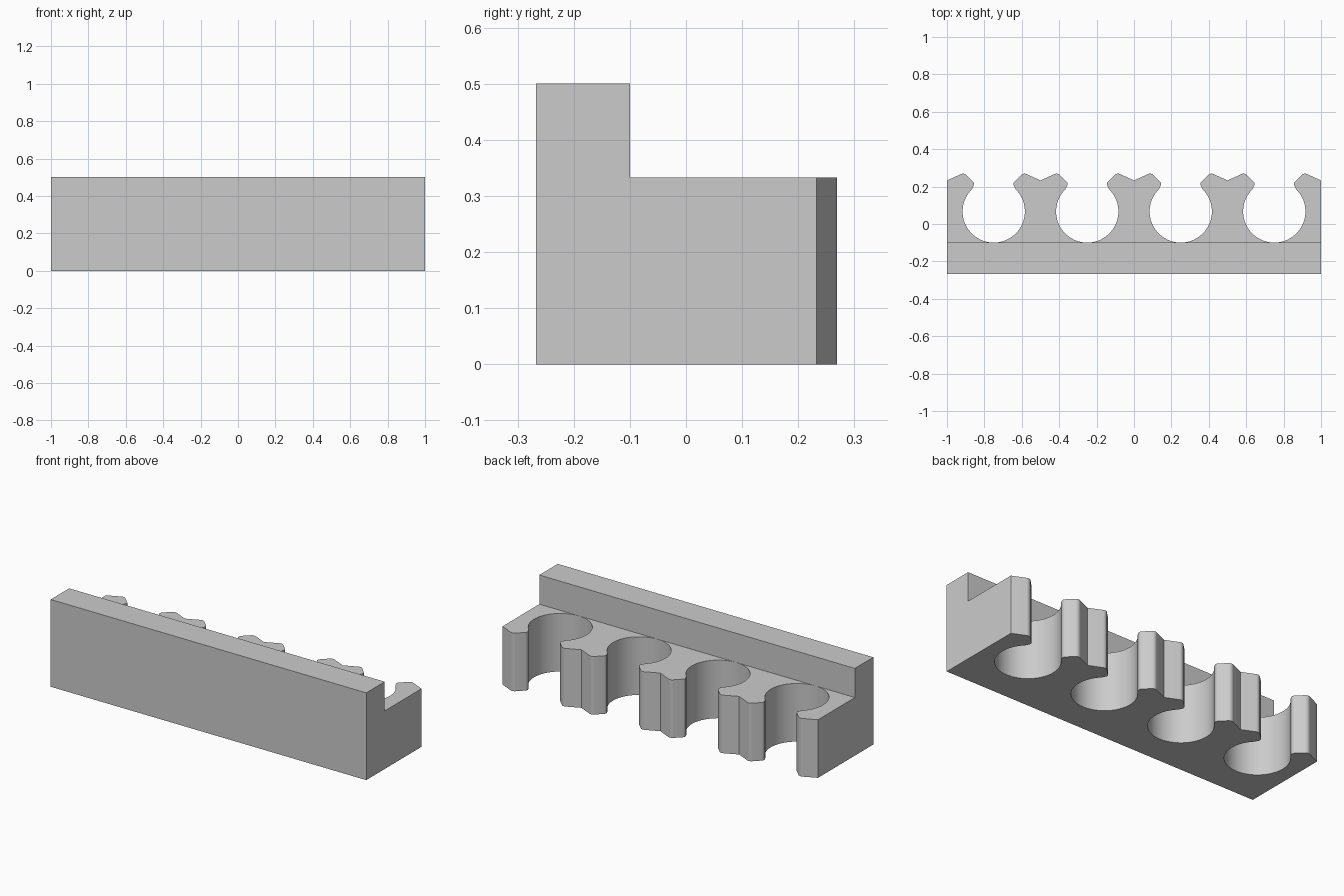
import bpy, bmesh, math
from mathutils import Vector

cube = bpy.data.objects.get("Cube")
if cube:
    bpy.data.objects.remove(cube, do_unlink=True)

PITCH, RADIUS, CENTRE_Y = 0.5, 0.1665, 0.067
FRONT, STEP, VALLEY = -0.267, -0.1, 0.233

grey = bpy.data.materials.new("light grey")
grey.use_nodes = True
grey.diffuse_color = (0.6, 0.6, 0.6, 1)
grey.node_tree.nodes["Principled BSDF"].inputs["Base Color"].default_value = (0.6, 0.6, 0.6, 1)


def prism(name, outline, direction):
    """Extrude a closed outline of 3D points along a direction."""
    bm = bmesh.new()
    base = bm.faces.new([bm.verts.new(p) for p in outline])
    cap = bm.faces.new([bm.verts.new(Vector(p) + Vector(direction)) for p in reversed(outline)])
    low, high = list(base.verts), list(reversed(cap.verts))
    for i in range(len(low)):
        bm.faces.new((low[i - 1], high[i - 1], high[i], low[i]))
    bmesh.ops.recalc_face_normals(bm, faces=bm.faces)
    mesh = bpy.data.meshes.new(name)
    bm.to_mesh(mesh)
    bm.free()
    mesh.materials.append(grey)
    obj = bpy.data.objects.new(name, mesh)
    bpy.context.collection.objects.link(obj)
    return obj


def arc(centre, radius, start, sweep, steps):
    """Points along a circular arc."""
    angles = [start + sweep * i / steps for i in range(steps + 1)]
    return [Vector((centre[0] + radius * math.cos(a), centre[1] + radius * math.sin(a)))
            for a in angles]


def fillet(before, corner, after, radius):
    """Points of a circular arc that rounds a corner."""
    c = Vector(corner)
    u, v = (Vector(before) - c).normalized(), (Vector(after) - c).normalized()
    half = math.acos(u.dot(v)) / 2
    centre = c + (u + v).normalized() * radius / math.sin(half)
    reach = radius / math.tan(half)
    first, last = c + u * reach - centre, c + v * reach - centre
    start = math.atan2(first.y, first.x)
    turn = math.atan2(last.y, last.x) - start
    turn = (turn + math.pi) % (2 * math.pi) - math.pi
    return arc(centre, radius, start, turn, 8)


# One clip opening, relative to its centre line: lip, round socket, mirrored lip
mouth = math.radians(45)
valley = (-PITCH / 2, VALLEY)
peak, tip = (-0.159, 0.274), (-0.101, 0.217)
socket = arc((0, CENTRE_Y), RADIUS, math.pi - mouth, math.pi + 2 * mouth, 54)
lip = [Vector(valley)]
lip += fillet(valley, peak, tip, 0.025)
lip += fillet(peak, tip, socket[0], 0.018)
mirrored_lip = [Vector((-p.x, p.y)) for p in reversed(lip)]
opening = lip + socket + mirrored_lip[:-1]

# Body: L-shaped section running the full width
section = [(FRONT, 0), (0.35, 0), (0.35, 0.333), (STEP, 0.333), (STEP, 0.5), (FRONT, 0.5)]
body = prism("clip_rack_body", [(-1, y, z) for y, z in section], (2, 0, 0))

# Cutter: four openings in a row plus the space behind them
outline = [(-1.1, 0.45, -0.1), (-1.1, VALLEY, -0.1)]
for n in range(4):
    outline += [(p.x + (n - 1.5) * PITCH, p.y, -0.1) for p in opening]
outline += [(1, VALLEY, -0.1), (1.1, VALLEY, -0.1), (1.1, 0.45, -0.1)]
cutter = prism("opening_cutter", outline, (0, 0, 0.7))
cutter.hide_render = True

cut = body.modifiers.new("openings", "BOOLEAN")
cut.operation = "DIFFERENCE"
cut.solver = "EXACT"
cut.object = cutter
bpy.context.view_layer.objects.active = body
body.select_set(True)
bpy.ops.object.modifier_apply(modifier=cut.name)
bpy.data.objects.remove(cutter, do_unlink=True)
bpy.ops.object.shade_smooth_by_angle(angle=math.radians(25))
